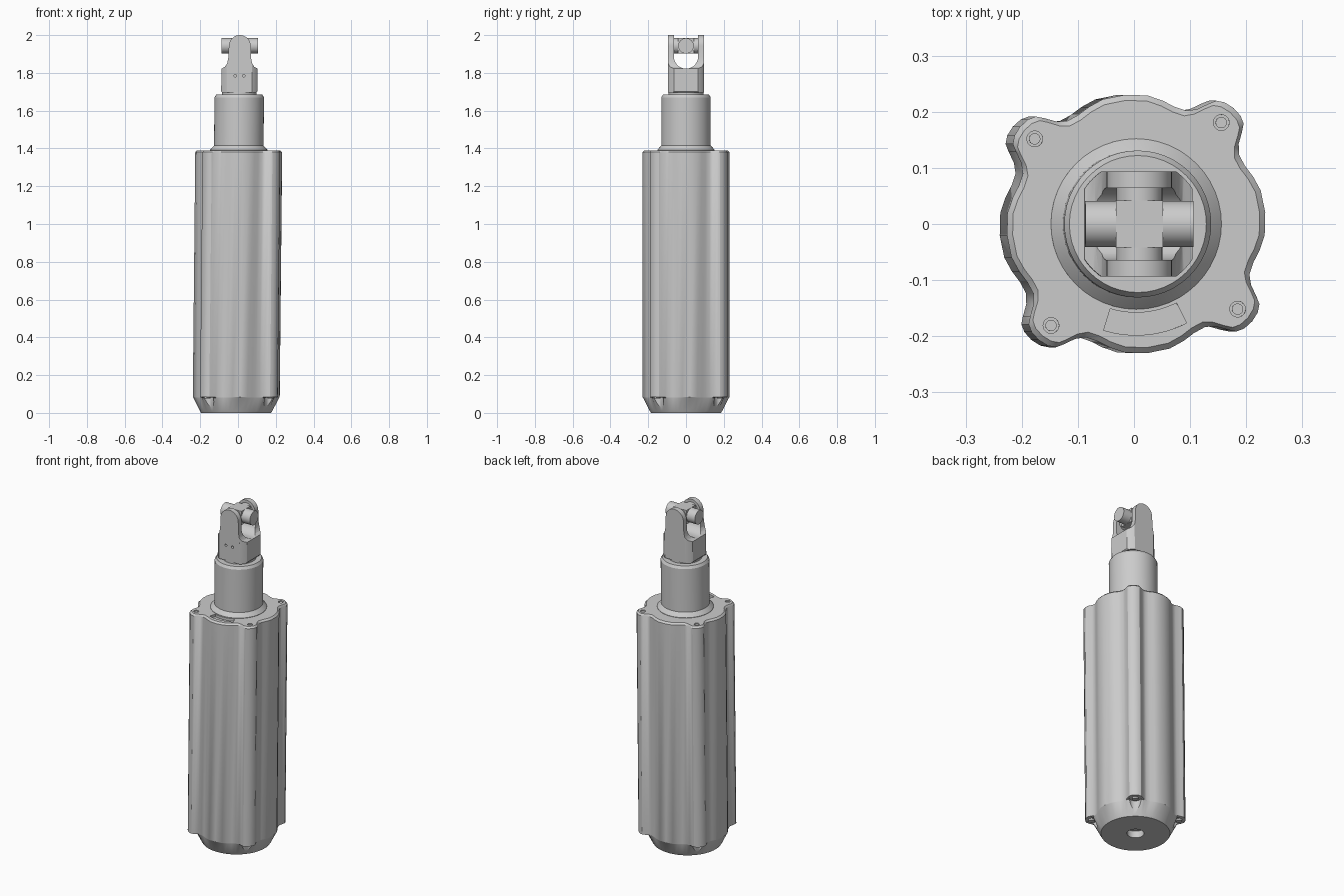
import bpy, bmesh, math
from mathutils import Matrix, Vector

if "Cube" in bpy.data.objects:
    bpy.data.objects.remove(bpy.data.objects["Cube"])

grey = bpy.data.materials.new("light_grey")
grey.use_nodes = True
GREY = (0.6, 0.6, 0.6, 1)
grey.diffuse_color = GREY
grey.node_tree.nodes["Principled BSDF"].inputs["Base Color"].default_value = GREY

parts = []


def make(name, bm, part=True):
    bmesh.ops.recalc_face_normals(bm, faces=bm.faces)
    mesh = bpy.data.meshes.new(name)
    bm.to_mesh(mesh)
    bm.free()
    obj = bpy.data.objects.new(name, mesh)
    bpy.context.collection.objects.link(obj)
    if part:
        mesh.materials.append(grey)
        parts.append(obj)
    return obj


def loft(name, rings, part=True):
    """Skin a stack of equal-sized point rings and cap both ends."""
    bm = bmesh.new()
    rows = [[bm.verts.new(p) for p in ring] for ring in rings]
    n = len(rows[0])
    for a, b in zip(rows, rows[1:]):
        for i in range(n):
            j = (i + 1) % n
            bm.faces.new((a[i], a[j], b[j], b[i]))
    bm.faces.new(rows[0][::-1])
    bm.faces.new(rows[-1])
    bmesh.ops.remove_doubles(bm, verts=bm.verts, dist=1e-6)
    return make(name, bm, part)


def lathe(name, profile, part=True, n=48):
    turn = [math.tau * i / n for i in range(n)]
    return loft(name, [[(r * math.cos(t), r * math.sin(t), z) for t in turn]
                       for r, z in profile], part)


def rod(name, centre, radius, length, axis, part=True, n=32):
    bm = bmesh.new()
    bmesh.ops.create_cone(bm, cap_ends=True, segments=n, radius1=radius,
                          radius2=radius, depth=length)
    spin = Vector((0, 0, 1)).rotation_difference(Vector(axis)).to_matrix().to_4x4()
    bm.transform(Matrix.Translation(centre) @ spin)
    return make(name, bm, part)


def box(name, centre, size, part=True):
    bm = bmesh.new()
    bmesh.ops.create_cube(bm, size=1)
    bm.transform(Matrix.Translation(centre) @ Matrix.Diagonal((*size, 1)))
    return make(name, bm, part)


def boolean(obj, cutter, operation="DIFFERENCE"):
    mod = obj.modifiers.new("cut", "BOOLEAN")
    mod.operation, mod.object, mod.solver = operation, cutter, "EXACT"
    bpy.context.view_layer.objects.active = obj
    bpy.ops.object.modifier_apply(modifier=mod.name)
    bpy.data.objects.remove(cutter)


# Housing outline: round with four lugs; (degrees from lug, radius)
LUG = [(0, .27), (4, .268), (7, .262), (9, .25), (12, .232),
       (16, .221), (22, .22), (28, .225), (35, .23), (45, .231)]
half = LUG[1:-1]
quarter = [(-a, r) for a, r in reversed(half)] + [LUG[0]] + half + [LUG[-1]]
outline = [(math.radians(50 + 90 * q + a), r) for q in range(4) for a, r in quarter]
lug_angles = [math.radians(50 + 90 * q) for q in range(4)]


def section(z, inset=0, limit=1):
    return [(min(r - inset, limit) * math.cos(t), min(r - inset, limit) * math.sin(t), z)
            for t, r in outline]


housing = loft("housing", [
    section(0, limit=.186), section(.01, limit=.192), section(.08, limit=.228),
    section(.083), section(1.38), section(1.39, inset=.01)])

# Screw holes on the lugs, with clearance pockets and screws underneath
for t in lug_angles:
    x, y = .236 * math.cos(t), .236 * math.sin(t)
    boolean(housing, rod("lug_hole", (x, y, 1.39), .014, .03, (0, 0, 1), False))
    boolean(housing, rod("lug_pocket", (x, y, .035), .033, .1, (0, 0, 1), False))
    rod("lug_screw", (x, y, 1.38), .01, .012, (0, 0, 1))
    rod("lower_screw", (x, y, .082), .016, .014, (0, 0, 1))

# Curved slot in the top of the housing
arc = [math.radians(253 + 44 * i / 12) for i in range(13)]
slot_edge = [(.198, t) for t in arc] + [(.158, t) for t in reversed(arc)]
slot = loft("slot", [[(r * math.cos(t), r * math.sin(t), z) for r, t in slot_edge]
                     for z in (1.375, 1.41)], False)
boolean(housing, slot)
boolean(housing, rod("base_hole", (0, 0, 0), .046, .08, (0, 0, 1), False))

# Neck and collar
lathe("neck", [(.152, 1.37), (.152, 1.392), (.136, 1.41), (.131, 1.415),
               (.131, 1.67), (.122, 1.685), (.1, 1.685)])
lathe("collar", [(.092, 1.67), (.092, 1.705)])

# Forked yoke: front profile, rounded by a cylinder, then slotted
PIN_Z = 1.943
side = [(.09, 1.695), (.096, 1.702), (.096, 1.822), (.078, 1.832),
        (.066, 1.85), (.06, 1.88)]
side += [(.058 * math.cos(a), 1.942 + .058 * math.sin(a))
         for a in (math.pi / 2 * i / 10 for i in range(11))]
profile = side + [(-x, z) for x, z in reversed(side[:-1])]
yoke = loft("yoke", [[(x, y, z) for x, z in profile] for y in (-.094, .094)])
boolean(yoke, lathe("yoke_round", [(.115, 1.6), (.115, 2.1)], False), "INTERSECT")
boolean(yoke, rod("fork_root", (0, 0, 1.886), .064, .4, (1, 0, 0), False))
boolean(yoke, box("fork_gap", (0, 0, 1.986), (.4, .128, .2), False))
for x in (-.022, .022):
    boolean(yoke, rod("pin_hole", (x, -.094, 1.785), .007, .03, (0, 1, 0), False, 16))

# Cross-shaped joint
rod("cross_pin_side", (0, 0, PIN_Z), .041, .193, (1, 0, 0))
rod("cross_pin_front", (0, 0, PIN_Z), .041, .135, (0, 1, 0))
box("cross_block", (0, 0, PIN_Z), (.084, .084, .082))

# Slight lean of the whole model, then shading
for obj in parts:
    for v in obj.data.vertices:
        v.co.x += .01 * v.co.z - .01
bpy.ops.object.select_all(action="DESELECT")
for obj in parts:
    obj.select_set(True)
bpy.context.view_layer.objects.active = housing
bpy.ops.object.shade_smooth_by_angle(angle=math.radians(30))
